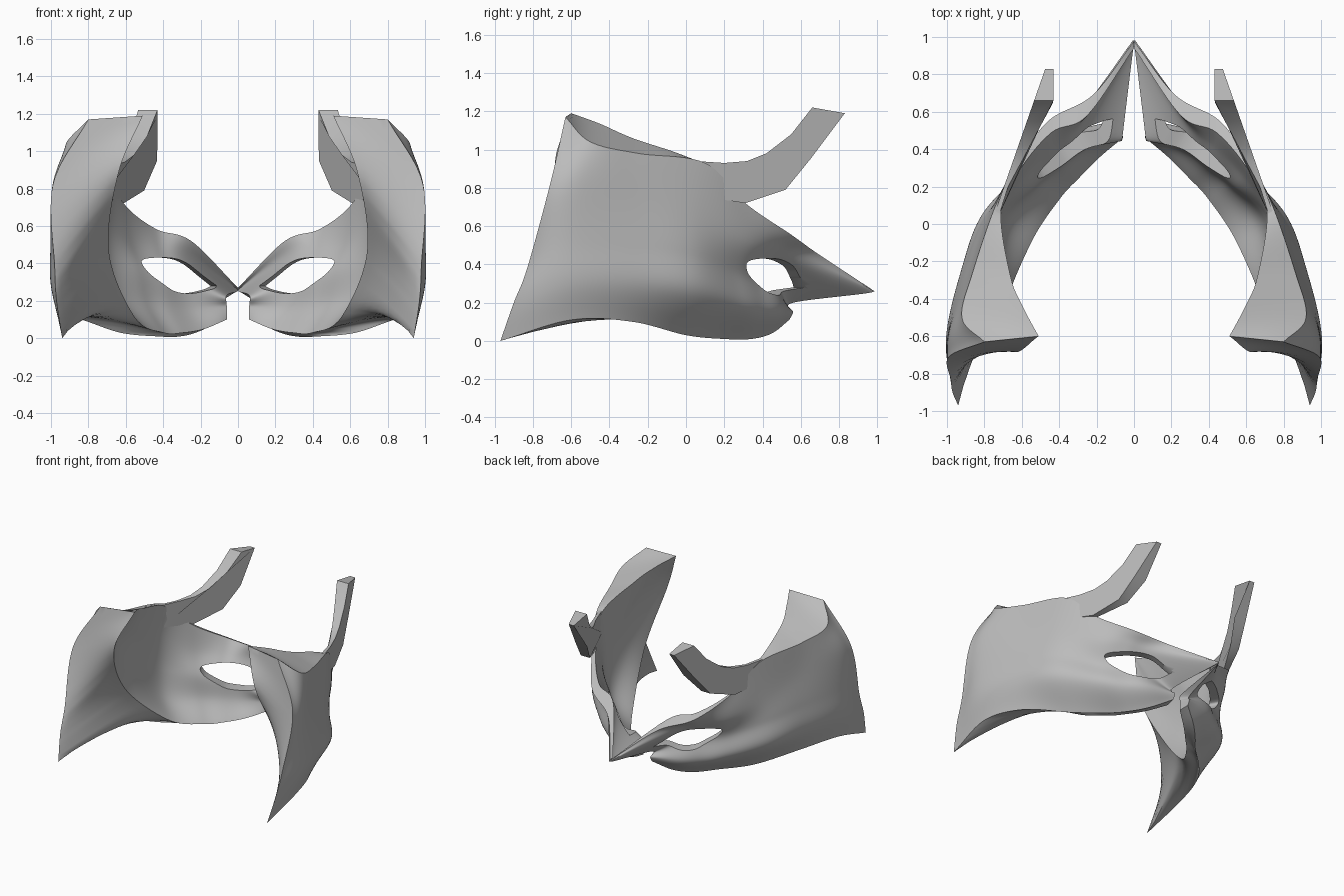
import bpy, bmesh
from mathutils import Vector

cube = bpy.data.objects.get("Cube")
if cube:
    bpy.data.objects.remove(cube, do_unlink=True)

grey = bpy.data.materials.new("matte_grey")
grey.use_nodes = True
grey.diffuse_color = (0.5, 0.5, 0.5, 1)
grey.node_tree.nodes["Principled BSDF"].inputs["Base Color"].default_value = (0.5, 0.5, 0.5, 1)

STEPS = 10


def make_object(name, bm):
    bmesh.ops.remove_doubles(bm, verts=bm.verts, dist=.0001)
    bmesh.ops.recalc_face_normals(bm, faces=bm.faces)
    mesh = bpy.data.meshes.new(name)
    bm.to_mesh(mesh)
    bm.free()
    mesh.materials.append(grey)
    obj = bpy.data.objects.new(name, mesh)
    bpy.context.collection.objects.link(obj)
    return obj


def smooth_path(points):
    """Curve passing through every point, straight beyond the ends."""
    p = [Vector(q) for q in points]
    p = [2 * p[0] - p[1]] + p + [2 * p[-1] - p[-2]]
    path = []
    for a, b, c, d in zip(p, p[1:], p[2:], p[3:]):
        for s in range(STEPS):
            t = s / STEPS
            path.append(b + (c - a) * (t / 2) + (a * 2 - b * 5 + c * 4 - d) * (t * t / 2)
                        + (b * 3 - a - c * 3 + d) * (t ** 3 / 2))
    return path + [p[-2]]


def add_faces(bm, grid):
    for a, b in zip(grid, grid[1:]):
        for j in range(len(a) - 1):
            bm.faces.new((a[j], b[j], b[j + 1], a[j + 1]))


def add_sheet(bm, rows):
    """Smooth surface through rows of points; returns its columns of vertices."""
    columns = zip(*[smooth_path(r) for r in rows])
    grid = [[bm.verts.new(p) for p in smooth_path(c)] for c in columns]
    add_faces(bm, grid)
    return grid


def zip_edges(bm, a, b):
    """Triangle strip between two edges that may differ in length."""
    i = j = 0
    m, n = len(a) - 1, len(b) - 1
    while i < m or j < n:
        if j == n or (i < m and (i + 1) * n <= (j + 1) * m):
            bm.faces.new((a[i], a[i + 1], b[j]))
            i += 1
        else:
            bm.faces.new((a[i], b[j + 1], b[j]))
            j += 1


def prism(name, near, far):
    """Solid between two matching outlines."""
    bm = bmesh.new()
    a, b = [[bm.verts.new(p) for p in ring] for ring in (near, far)]
    bm.faces.new(a)
    bm.faces.new(b)
    for k in range(len(a)):
        bm.faces.new((a[k - 1], a[k], b[k], b[k - 1]))
    return make_object(name, bm)


# Outer skin, rows from jaw to brow, each running from the nose to the back edge
outer_rows = [
    [(.07, .54, .11), (.2, .45, .04), (.31, .34, .01), (.43, .2, .01), (.63, 0, .03), (.84, -.28, .1), (.95, -.6, .11), (.94, -.97, 0)],
    [(.07, .56, .15), (.3, .5, .16), (.44, .4, .16), (.57, .29, .18), (.8, .05, .25), (.92, -.25, .3), (1, -.6, .3), (.97, -.9, .2)],
    [(.08, .56, .2), (.3, .47, .33), (.44, .38, .34), (.58, .27, .36), (.79, .05, .45), (.91, -.25, .5), (1, -.6, .5), (.98, -.83, .38)],
    [(.01, .95, .25), (.29, .59, .42), (.46, .47, .49), (.62, .31, .53), (.77, .06, .65), (.88, -.25, .75), (.98, -.55, .82), (.99, -.71, .82)],
    [(.005, .97, .27), (.22, .69, .455), (.46, .55, .555), (.63, .31, .72), (.74, .1, .93), (.86, -.25, .98), (.92, -.5, 1.04), (.8, -.63, 1.17)],
]
# Inner lining, rows from the face-opening ridge up to the brow, nose to crown
inner_rows = [
    [(.06, .46, .1), (.18, .36, .05), (.29, .25, .03), (.4, .13, .03), (.55, -.1, .11), (.69, -.46, .46), (.64, -.68, .88), (.51, -.6, 1.19)],
    [(.06, .47, .17), (.24, .4, .16), (.37, .3, .17), (.49, .2, .18), (.67, -.02, .25), (.72, -.36, .6), (.66, -.6, .92), (.51, -.6, 1.19)],
    [(.06, .48, .23), (.27, .41, .33), (.4, .32, .35), (.53, .21, .37), (.71, .02, .45), (.72, -.3, .75), (.65, -.52, .98), (.51, -.6, 1.19)],
    [(.005, .93, .25), (.28, .53, .44), (.43, .42, .49), (.58, .26, .53), (.72, .03, .7), (.69, -.28, .9), (.62, -.46, 1.07), (.51, -.6, 1.19)],
    [(0, .94, .27), (.25, .58, .52), (.44, .49, .585), (.61, .29, .72), (.71, .07, .93), (.66, -.28, 1.06), (.59, -.45, 1.135), (.51, -.6, 1.19)],
]
bm = bmesh.new()
outer = add_sheet(bm, outer_rows)
inner = add_sheet(bm, inner_rows)

# Hollowed back panel from the ridge out to the lower and rear rim
ridge = [c[0] for c in inner]
rim = [c[0] for c in outer] + outer[-1][1:]
panel = []
for k, v in enumerate(ridge):
    t = k / (len(ridge) - 1)
    edge = rim[round(t * (len(rim) - 1))]
    span = edge.co - v.co
    depth = span.length * min(1, 4 * (1 - t))
    column = [v]
    for s in range(1, STEPS):
        u = s / STEPS
        hollow = Vector((0, .4, .1)) * (depth * u * (1 - u))
        column.append(bm.verts.new(v.co + span * u + hollow))
    panel.append(column)
add_faces(bm, panel)
zip_edges(bm, [c[-1] for c in panel], rim)

# Close the top edge, the nose edge and the panel's two ends
zip_edges(bm, [c[-1] for c in outer], [c[-1] for c in inner])
zip_edges(bm, outer[0], inner[0])
bm.faces.new(panel[0] + [rim[0]])
bm.faces.new(panel[-1] + [rim[-1]])
bm.faces.new((rim[-1], ridge[-1], inner[-1][-1]))
shell = make_object("mask_shell", bm)

# Eye opening, cut square to the slanted eye line
eye = [(.09, .28), (.15, .33), (.24, .4), (.35, .43), (.52, .42), (.51, .36),
       (.42, .29), (.35, .25), (.26, .24), (.17, .26)]
through = Vector((.48, .88, 0)) * .14
eye_line = smooth_path([(x, .57 - .54 * x, z) for x, z in eye + eye[:1]])[:-1]
cutter = prism("eye_cutter", [p - through for p in eye_line], [p + through for p in eye_line])
cutter.hide_render = True
cutter.hide_viewport = True
cut = shell.modifiers.new("eye_opening", "BOOLEAN")
cut.operation = "DIFFERENCE"
cut.solver = "EXACT"
cut.object = cutter

# Forehead prong rising forward from the temple
profile = [(.05, .94), (.2, .93), (.32, .94), (.42, .98), (.55, 1.08), (.66, 1.22),
           (.83, 1.19), (.65, .95), (.52, .79), (.31, .72), (.05, .76)]
prong = prism("forehead_prong",
              [(.765 - .35 * y, y, z) for y, z in profile],
              [(max(.43, min(.72, .78 - .535 * y)), y, z) for y, z in profile])

# Mirror to the other side and shade
for obj in (shell, prong):
    mirror = obj.modifiers.new("other_side", "MIRROR")
    mirror.use_mirror_merge = False
    bpy.ops.object.select_all(action="DESELECT")
    obj.select_set(True)
    bpy.context.view_layer.objects.active = obj
    for name in [m.name for m in obj.modifiers]:
        bpy.ops.object.modifier_apply(modifier=name)
    bpy.ops.object.shade_smooth_by_angle(angle=.6)
